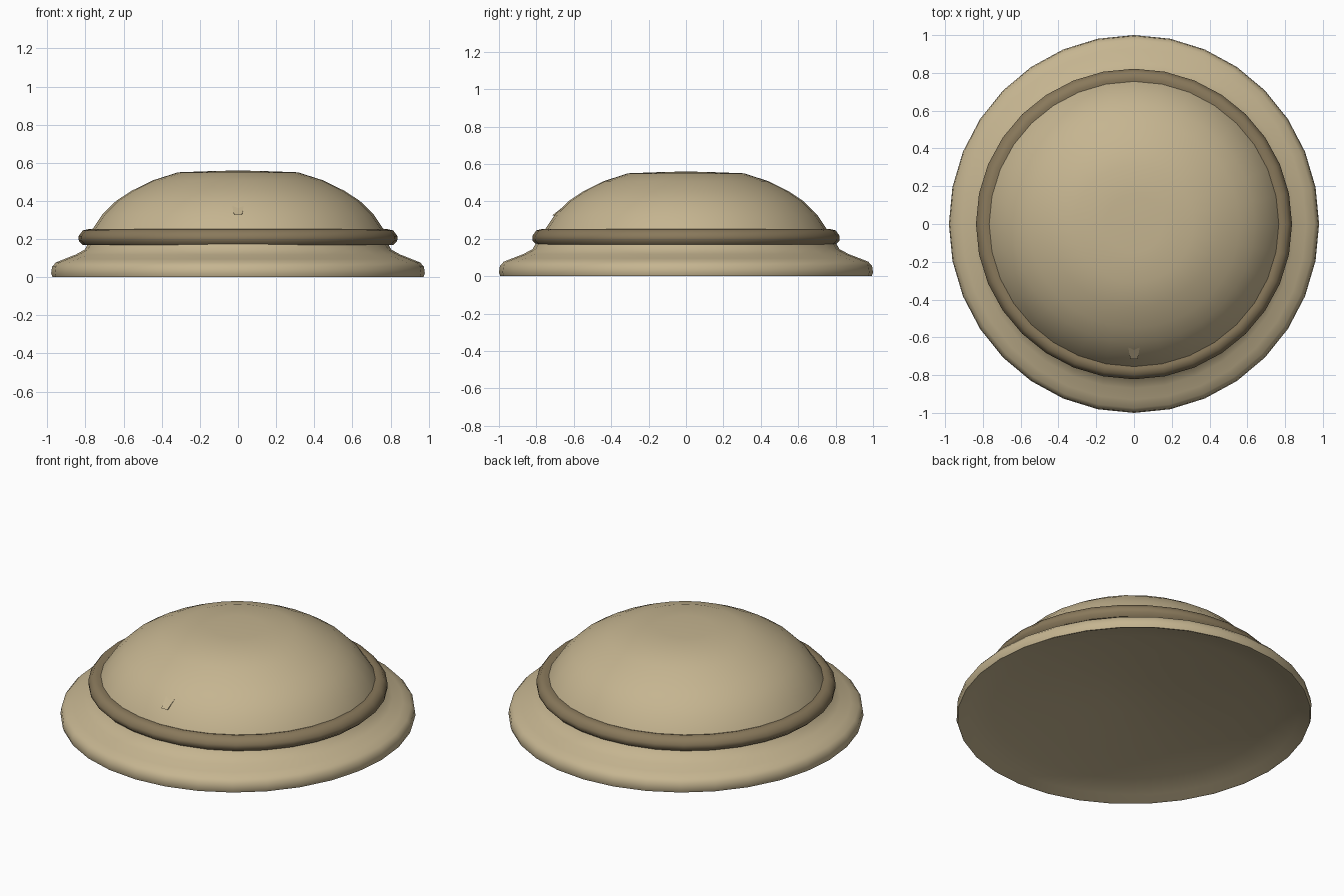
import bpy, bmesh, math

cube = bpy.data.objects.get("Cube")
if cube:
    bpy.data.objects.remove(cube, do_unlink=True)


def material(name, rgb):
    m = bpy.data.materials.new(name)
    m.use_nodes = True
    m.diffuse_color = (*rgb, 1)
    m.node_tree.nodes["Principled BSDF"].inputs["Base Color"].default_value = (*rgb, 1)
    return m


tan = material("khaki_tan", (0.56, 0.46, 0.28))
brown = material("dark_khaki", (0.25, 0.19, 0.105))


def finish(name, bm, mat, angle):
    bmesh.ops.recalc_face_normals(bm, faces=bm.faces)
    mesh = bpy.data.meshes.new(name)
    bm.to_mesh(mesh)
    bm.free()
    mesh.materials.append(mat)
    ob = bpy.data.objects.new(name, mesh)
    bpy.context.collection.objects.link(ob)
    bpy.ops.object.select_all(action="DESELECT")
    ob.select_set(True)
    bpy.context.view_layer.objects.active = ob
    bpy.ops.object.shade_smooth_by_angle(angle=math.radians(angle))
    return ob


def lathe(name, profile, mat, x_scale, closed=False, sides=32):
    """Revolve (radius, z) points about z; a zero radius makes a single pole."""
    bm = bmesh.new()
    rings = []
    turn = [2 * math.pi * i / sides for i in range(sides)]
    for r, z in profile:
        if r == 0:
            rings.append([bm.verts.new((0, 0, z))] * sides)
        else:
            rings.append([bm.verts.new((r * x_scale * math.cos(a), r * math.sin(a), z))
                          for a in turn])
    pairs = list(zip(rings, rings[1:]))
    if closed:
        pairs.append((rings[-1], rings[0]))
    for a, b in pairs:
        for i in range(sides):
            j = (i + 1) % sides
            corners = list(dict.fromkeys((a[i], a[j], b[j], b[i])))
            bm.faces.new(corners)
    return finish(name, bm, mat, 50)


# Brim with rolled edge and a shallow hollow underneath
lathe("brim", [(0, 0.14), (0.2, 0.13), (0.4, 0.108), (0.6, 0.083), (0.8, 0.053),
               (0.93, 0.025), (0.98, 0.003), (0.993, 0), (1.0, 0.02), (0.995, 0.055),
               (0.975, 0.077), (0.93, 0.095), (0.87, 0.118), (0.82, 0.145),
               (0.80, 0.18)], tan, 0.98)

# Domed crown with a flattened top
lathe("crown", [(0.79, 0.17), (0.76, 0.24), (0.70, 0.33), (0.63, 0.4),
                (0.55, 0.453), (0.44, 0.508), (0.31, 0.55), (0.15, 0.556),
                (0, 0.56)], tan, 1.015)

# Band around the foot of the crown
lathe("band", [(0.76, 0.175), (0.80, 0.17), (0.82, 0.19), (0.822, 0.215),
               (0.80, 0.245), (0.77, 0.252), (0.745, 0.245)], brown, 1.018, closed=True)

# Small wedge-shaped fold on the front of the crown
bm = bmesh.new()
bmesh.ops.create_cube(bm, size=1)
for v in bm.verts:
    upper, outer = v.co.z > 0, v.co.y < 0
    half = 0.04 if upper else 0.02 if outer else 0.035
    v.co.x = math.copysign(half, v.co.x)
    v.co.z = 0.42 if upper else 0.325
    v.co.y = (-0.595 if upper else -0.715) if outer else -0.54
finish("front_fold", bm, tan, 35)
